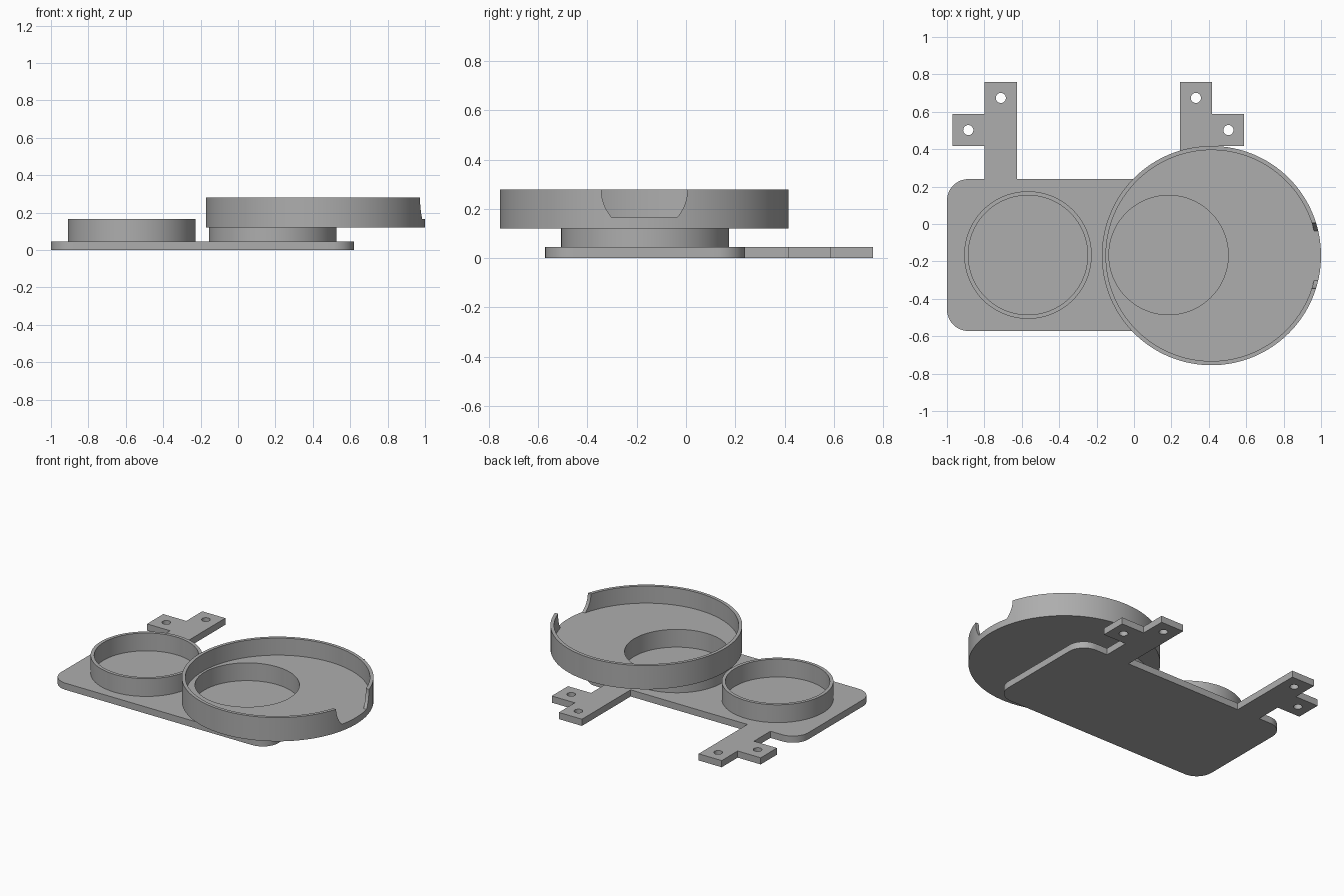
import bpy
import bmesh
from math import cos, sin, pi, radians

cube = bpy.data.objects.get("Cube")
if cube:
    bpy.data.objects.remove(cube)

grey = bpy.data.materials.new("mid_grey")
grey.use_nodes = True
colour = (0.42, 0.42, 0.42, 1)
grey.diffuse_color = colour
grey.node_tree.nodes["Principled BSDF"].inputs["Base Color"].default_value = colour

MID_Y = -0.166
PLATE_TOP, FLOOR_BOTTOM, FLOOR_TOP, RIM_TOP = 0.045, 0.12, 0.165, 0.28
RING_R, TRAY_R, WALL = 0.341, 0.586, 0.022
TRAY_X, RING_X, CUP_X = 0.414, 0.185, -0.567


def arc(x, y, r, start=0, end=360, steps=128):
    full = end - start == 360
    count = steps if full else steps + 1
    angles = [radians(start + (end - start) * i / steps) for i in range(count)]
    return [(x + r * cos(a), y + r * sin(a)) for a in angles]


def finish(obj):
    """Turn an object into a clean mesh with sharp rims and smooth walls."""
    bpy.context.view_layer.update()
    graph = bpy.context.evaluated_depsgraph_get()
    mesh = bpy.data.meshes.new_from_object(obj.evaluated_get(graph))
    bm = bmesh.new()
    bm.from_mesh(mesh)
    bmesh.ops.remove_doubles(bm, verts=bm.verts, dist=0.0001)
    bmesh.ops.recalc_face_normals(bm, faces=bm.faces)
    bm.to_mesh(mesh)
    bm.free()
    mesh.materials.clear()
    mesh.materials.append(grey)
    mesh.shade_smooth()
    mesh.set_sharp_from_angle(angle=radians(30))
    name = obj.name
    bpy.data.objects.remove(obj)
    result = bpy.data.objects.new(name, mesh)
    bpy.context.collection.objects.link(result)
    return result


def slab(name, outlines, bottom, top):
    """Extrude a flat outline; every outline after the first is a hole."""
    curve = bpy.data.curves.new(name, "CURVE")
    curve.dimensions = "2D"
    curve.fill_mode = "BOTH"
    curve.extrude = (top - bottom) / 2
    for points in outlines:
        spline = curve.splines.new("POLY")
        spline.points.add(len(points) - 1)
        for point, (x, y) in zip(spline.points, points):
            point.co = (x, y, 0, 1)
        spline.use_cyclic_u = True
    obj = bpy.data.objects.new(name, curve)
    bpy.context.collection.objects.link(obj)
    obj.location.z = (bottom + top) / 2
    obj = finish(obj)
    obj.location.z = (bottom + top) / 2
    return obj


def tube(name, x, r, bottom, top):
    return slab(name, [arc(x, MID_Y, r), arc(x, MID_Y, r - WALL)], bottom, top)


# Base plate with rounded corners
LEFT, RIGHT, FRONT, BACK, CORNER = -1.0, 0.62, -0.572, 0.24, 0.115
plate = []
for x, y, start in ((RIGHT - CORNER, BACK - CORNER, 0),
                    (LEFT + CORNER, BACK - CORNER, 90),
                    (LEFT + CORNER, FRONT + CORNER, 180),
                    (RIGHT - CORNER, FRONT + CORNER, 270)):
    plate += arc(x, y, CORNER, start, start + 90, 16)
slab("base_plate", [plate], 0, PLATE_TOP)

# Mounting brackets, each an arm with a side tab and two screw holes
for name, x, side in (("right_bracket", -0.712, -1), ("left_bracket", 0.331, 1)):
    half, tab = 0.086, 0.258
    outline = [(-half, BACK), (half, BACK), (half, 0.416), (tab, 0.416),
               (tab, 0.589), (half, 0.589), (half, 0.759), (-half, 0.759)]
    outline = [(x + side * px, y) for px, y in outline]
    holes = [arc(x, 0.674, 0.027, steps=32),
             arc(x + side * 0.174, 0.502, 0.027, steps=32)]
    slab(name, [outline] + holes, 0, PLATE_TOP)

# Small cup ring and the ring carrying the tray
tube("cup_ring", CUP_X, RING_R, PLATE_TOP, FLOOR_TOP)
tube("tray_support_ring", RING_X, RING_R, PLATE_TOP, FLOOR_BOTTOM)

# Tray floor with an offset round well
slab("tray_floor", [arc(TRAY_X, MID_Y - 0.003, TRAY_R),
                    arc(RING_X, MID_Y, RING_R - WALL)], FLOOR_BOTTOM, FLOOR_TOP)

# Tray wall with a round notch on the outer side
wall = slab("tray_wall", [arc(TRAY_X, MID_Y - 0.003, TRAY_R),
                          arc(TRAY_X, MID_Y - 0.003, TRAY_R - WALL)], FLOOR_TOP, RIM_TOP)
bpy.ops.mesh.primitive_cylinder_add(vertices=96, radius=0.175, depth=0.4,
                                    location=(TRAY_X + TRAY_R, MID_Y - 0.003, RIM_TOP),
                                    rotation=(0, pi / 2, 0))
cutter = bpy.context.object
cutter.name = "notch_cutter"
cutter.hide_render = True
notch = wall.modifiers.new("notch", "BOOLEAN")
notch.operation = "DIFFERENCE"
notch.solver = "EXACT"
notch.object = cutter
height = wall.location.z
wall = finish(wall)
wall.name = "tray_wall"
wall.location.z = height
bpy.data.objects.remove(cutter)
